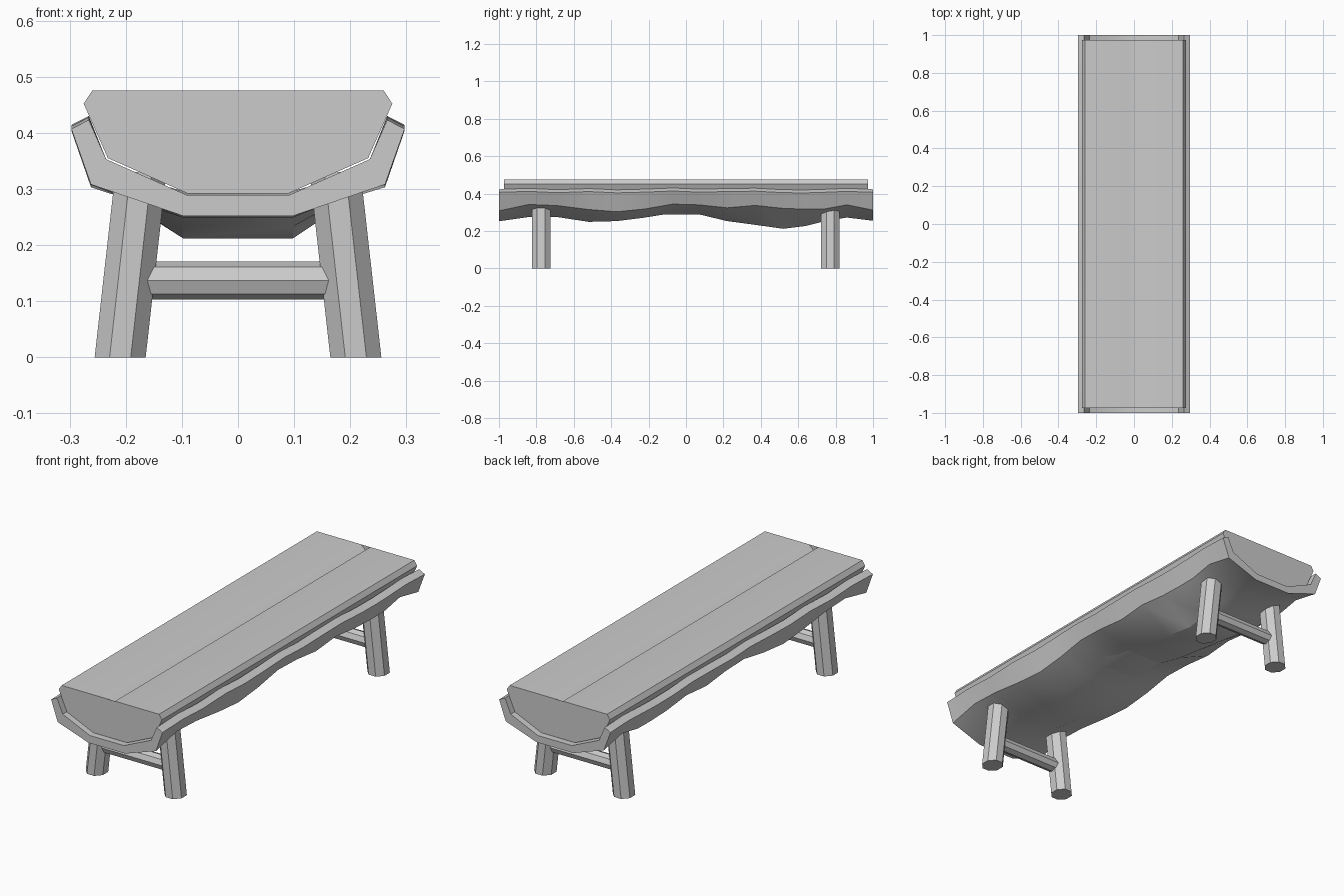
import bpy, bmesh, math
from mathutils import Vector

if "Cube" in bpy.data.objects:
    bpy.data.objects.remove(bpy.data.objects["Cube"])


def make_object(name, bm, angle=35):
    bmesh.ops.recalc_face_normals(bm, faces=bm.faces[:])
    me = bpy.data.meshes.new(name)
    bm.to_mesh(me)
    bm.free()
    ob = bpy.data.objects.new(name, me)
    bpy.context.collection.objects.link(ob)
    bpy.ops.object.select_all(action='DESELECT')
    ob.select_set(True)
    bpy.context.view_layer.objects.active = ob
    bpy.ops.object.shade_smooth_by_angle(angle=math.radians(angle))
    return ob


def loft(name, rings, angle=35):
    """Skin a list of closed rings and cap both ends."""
    bm = bmesh.new()
    vr = [[bm.verts.new(p) for p in r] for r in rings]
    n = len(vr[0])
    for a, b in zip(vr, vr[1:]):
        for i in range(n):
            j = (i + 1) % n
            bm.faces.new((a[i], a[j], b[j], b[i]))
    caps = [bm.faces.new(vr[0]), bm.faces.new(vr[-1])]
    bmesh.ops.triangulate(bm, faces=caps)
    return make_object(name, bm, angle)


def mirrored(half):
    """Half profile from right to centre, completed on the left."""
    return half + [(-x, z) for x, z in reversed(half)]


# seat: half-log heartwood with a V groove down the middle
seat_half = [(0.025, 0.475), (0.26, 0.475), (0.275, 0.452),
             (0.232, 0.355), (0.09, 0.292)]
profile = mirrored(seat_half) + [(0, 0.452)]
seat = loft("seat", [[(x, y, z) for x, z in profile] for y in (-0.973, 0.973)])
for e in seat.data.edges:
    a, b = (seat.data.vertices[i].co for i in e.vertices)
    if max(abs(a.x), abs(b.x)) < 0.03 and abs(a.y - b.y) > 1:
        e.use_edge_sharp = False
wn = seat.modifiers.new("weighted", 'WEIGHTED_NORMAL')
wn.keep_sharp = True

# bark: wavy shell wrapped around the underside
# station: y, bottom z, shoulder z, lip z
stations = [
    (-1.0, 0.252, 0.308, 0.407), (-0.84, 0.275, 0.342, 0.412),
    (-0.69, 0.275, 0.336, 0.405), (-0.52, 0.249, 0.315, 0.411),
    (-0.37, 0.253, 0.303, 0.404), (-0.22, 0.272, 0.318, 0.408),
    (-0.07, 0.296, 0.344, 0.414), (0.07, 0.289, 0.340, 0.408),
    (0.22, 0.253, 0.324, 0.411), (0.37, 0.233, 0.337, 0.413),
    (0.52, 0.212, 0.321, 0.405), (0.64, 0.227, 0.317, 0.404),
    (0.74, 0.252, 0.318, 0.407), (0.86, 0.272, 0.340, 0.412),
    (1.0, 0.255, 0.312, 0.407),
]
rings = []
for y, zb, zs, zl in stations:
    outer = [(0.266, zl + 0.016), (0.297, zl), (0.262, zs), (0.098, zb)]
    inner = [(-0.091, 0.289), (-0.235, 0.353)]
    ring = mirrored(outer) + [inner[1], inner[0],
                              (-inner[0][0], inner[0][1]), (-inner[1][0], inner[1][1])]
    rings.append([(x, y, z) for x, z in ring])
loft("bark", rings, 30)


def octagon(r, offset):
    return [(r * math.cos(offset + i * math.pi / 4),
             r * math.sin(offset + i * math.pi / 4)) for i in range(8)]


# splayed legs and the stretcher joining each pair
for end, y0 in (("front", -0.775), ("back", 0.772)):
    for side, s in (("left", -1), ("right", 1)):
        rings = [[(s * xc + 0.92 * dx, y0 + dy, z)
                  for dx, dy in octagon(0.0535, math.pi / 8)]
                 for xc, z in ((0.21, 0.0), (0.173, 0.33))]
        loft(f"{end}_{side}_leg", rings, 40 if s else 30)
    loft(f"{end}_stretcher",
         [[(x, y0 + dy, 0.137 + dz) for dy, dz in octagon(0.034, 0)]
          for x in (-0.18, 0.18)], 30)
